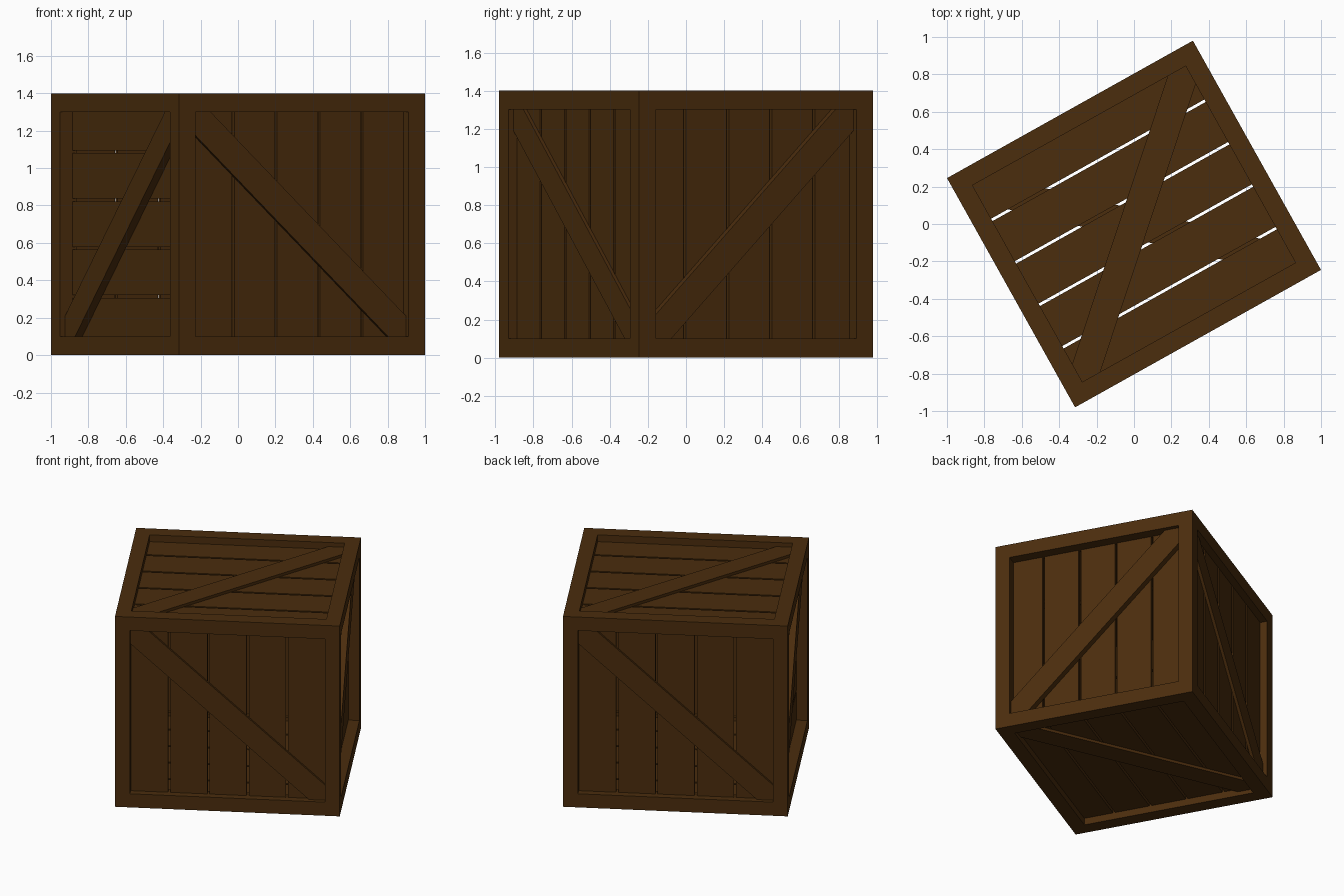
import bpy, bmesh, math
from mathutils import Matrix, Vector

if "Cube" in bpy.data.objects:
    bpy.data.objects.remove(bpy.data.objects["Cube"], do_unlink=True)

SIZE = Vector((1.506, 1.404, 1.4))
BEAM = 0.1            # square section of the frame
BRACE_TOP = 0.03      # brace recess below the frame
THICK = 0.025         # plank thickness
GAP, COUNT = 0.015, 5
PLACE = Matrix.Translation((0, 0, SIZE.z / 2)) @ Matrix.Rotation(math.radians(29.2), 4, "Z")

wood = bpy.data.materials.new("dark_brown_wood")
wood.use_nodes = True
brown = (0.07, 0.026, 0.004, 1)
wood.diffuse_color = brown
wood.node_tree.nodes["Principled BSDF"].inputs["Base Color"].default_value = brown


def add_object(name, bm, matrix):
    bmesh.ops.recalc_face_normals(bm, faces=bm.faces)
    mesh = bpy.data.meshes.new(name)
    bm.to_mesh(mesh)
    bm.free()
    mesh.materials.append(wood)
    obj = bpy.data.objects.new(name, mesh)
    obj.matrix_world = matrix
    bpy.context.collection.objects.link(obj)


# Frame: inset each side of a box and push the openings in to form square beams
bm = bmesh.new()
bmesh.ops.create_cube(bm, size=1, matrix=Matrix.Diagonal((*SIZE, 1)))
sides = bm.faces[:]
bmesh.ops.inset_individual(bm, faces=sides, thickness=BEAM, use_even_offset=True)
openings = bmesh.ops.extrude_discrete_faces(bm, faces=sides)["faces"]
for face in openings:
    face.normal_update()
    step = face.normal * -BEAM
    for vert in face.verts:
        vert.co += step
bmesh.ops.delete(bm, geom=openings, context="FACES_ONLY")
bmesh.ops.remove_doubles(bm, verts=bm.verts, dist=0.001)
add_object("frame", bm, PLACE)


def side_panel(name, normal, up, slope, upright, recess, pitch):
    """Planks and a diagonal brace filling one opening of the frame."""
    n, v = Vector(normal), Vector(up)
    u = v.cross(n)
    extent = lambda axis: sum(abs(a) * s for a, s in zip(axis, SIZE)) / 2
    basis = Matrix((u, v, n)).transposed().to_4x4()
    matrix = PLACE @ Matrix.Translation(n * extent(n)) @ basis
    w, h = extent(u) - BEAM, extent(v) - BEAM

    # Planks with narrow gaps
    bm = bmesh.new()
    length = 2 * (h if upright else w)
    width = pitch - GAP
    for i in range(COUNT):
        offset = (i - (COUNT - 1) / 2) * pitch
        pos = (offset, 0) if upright else (0, offset)
        dims = (width, length) if upright else (length, width)
        bmesh.ops.create_cube(
            bm, size=1,
            matrix=Matrix.Translation((*pos, -recess - THICK / 2)) @ Matrix.Diagonal((*dims, THICK, 1)))
    add_object(name + "_planks", bm, matrix)

    # Diagonal brace cut to fit two opposite corners
    bm = bmesh.new()
    c = 0.11
    half = [(w - c, h), (w, h), (w, h - c)]
    outline = half + [(-x, -y) for x, y in half]
    face = bm.faces.new([bm.verts.new((x * slope, y, -BRACE_TOP)) for x, y in outline])
    new = bmesh.ops.extrude_face_region(bm, geom=[face], use_keep_orig=True)["geom"]
    for vert in [g for g in new if isinstance(g, bmesh.types.BMVert)]:
        vert.co.z = -recess
    add_object(name + "_brace", bm, matrix)


# Shallow panels front, back, top and bottom; deeper ones on the two ends
Z = (0, 0, 1)
SHALLOW, DEEP = 0.05, 0.075
side_panel("front", (0, -1, 0), Z, -1, True, SHALLOW, 0.263)
side_panel("back", (0, 1, 0), Z, -1, True, SHALLOW, 0.263)
side_panel("left", (1, 0, 0), Z, 1, True, DEEP, 0.258)
side_panel("right", (-1, 0, 0), Z, 1, False, DEEP, 0.258)
side_panel("top", Z, (0, 1, 0), 1, False, SHALLOW, 0.26)
side_panel("bottom", (0, 0, -1), (0, -1, 0), 1, False, SHALLOW, 0.26)
